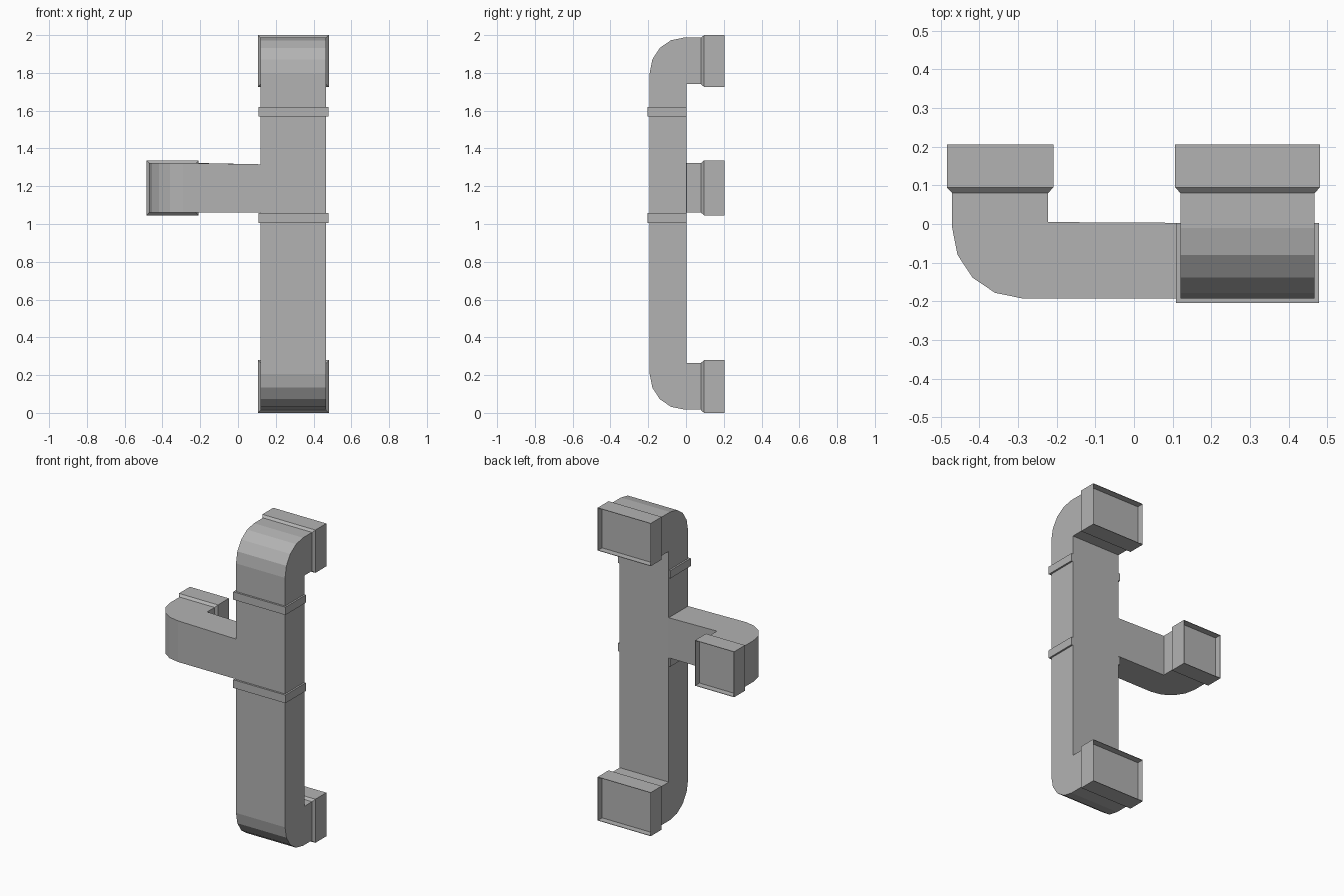
import bpy, bmesh
from math import sin, cos, pi
from mathutils import Vector

if "Cube" in bpy.data.objects:
    bpy.data.objects.remove(bpy.data.objects["Cube"], do_unlink=True)

grey = bpy.data.materials.new("duct grey")
grey.use_nodes = True
COLOUR = (0.45, 0.45, 0.45, 1)
grey.diffuse_color = COLOUR
grey.node_tree.nodes["Principled BSDF"].inputs["Base Color"].default_value = COLOUR

BACK, FRONT = 0.003, -0.192   # depth of the ducts
NECK, FLARE, MOUTH = 0.08, 0.095, 0.205   # depth stations of the sockets


def finish(name, bm):
    bmesh.ops.recalc_face_normals(bm, faces=bm.faces[:])
    mesh = bpy.data.meshes.new(name)
    bm.to_mesh(mesh)
    bm.free()
    mesh.materials.append(grey)
    obj = bpy.data.objects.new(name, mesh)
    bpy.context.collection.objects.link(obj)
    return obj


def prism(name, outline, offset):
    """Extrude a closed outline of 3D points along offset."""
    bm = bmesh.new()
    face = bm.faces.new([bm.verts.new(p) for p in outline])
    new = bmesh.ops.extrude_face_region(bm, geom=[face], use_keep_orig=True)["geom"]
    bmesh.ops.translate(bm, vec=Vector(offset),
                        verts=[v for v in new if isinstance(v, bmesh.types.BMVert)])
    return finish(name, bm)


def elbow(centre, ru, rv, steps=4):
    """Quarter bend from the -u side to the +v or -v side of its centre."""
    return [(centre[0] - ru * cos(i * pi / 2 / steps),
             centre[1] + rv * sin(i * pi / 2 / steps)) for i in range(steps + 1)]


def socket(name, x0, x1, z0, z1):
    """Flared collar with a shallow open mouth, fitted around a neck."""
    grow = 0.014
    rings = [(NECK, 0), (FLARE, grow), (MOUTH, grow),
             (MOUTH, grow - 0.003), (MOUTH - 0.04, grow - 0.003)]
    bm = bmesh.new()
    loops = [[bm.verts.new(p) for p in ((x0 - g, y, z0 - g), (x1 + g, y, z0 - g),
                                        (x1 + g, y, z1 + g), (x0 - g, y, z1 + g))]
             for y, g in rings]
    for a, b in zip(loops, loops[1:]):
        for i in range(4):
            j = (i + 1) % 4
            bm.faces.new((a[i], a[j], b[j], b[i]))
    bm.faces.new(loops[-1])
    bm.faces.new(loops[0])
    return finish(name, bm)


# Main upright duct with a rounded bend at each end
X0, X1 = 0.12, 0.467
lower = elbow((-0.01, 0.205), 0.182, -0.187)
upper = elbow((-0.01, 1.8), 0.182, 0.187)
side = ([(NECK, 0.018)] + lower[::-1] + upper + [(NECK, 1.987)]
        + [(NECK, 1.74), (BACK, 1.74), (BACK, 0.265), (NECK, 0.265)])
prism("main_duct", [(X0, y, z) for y, z in side], (X1 - X0, 0, 0))

# Side branch, bent towards the back
B0, B1, BZ0, BZ1 = -0.47, -0.222, 1.06, 1.323
plan = ([(B0, NECK)] + elbow((-0.29, -0.01), 0.18, -0.182)
        + [(X0, FRONT), (X0, BACK), (B1, BACK + 0.002), (B1, NECK)])
branch = prism("side_branch", [(x, y, BZ0) for x, y in plan], (0, 0, BZ1 - BZ0))
for v in branch.data.vertices:
    if v.co.x > 0 and v.co.z > BZ0 + 0.1:
        v.co.z -= 0.007

# Wall sockets
socket("top_socket", X0, X1, 1.74, 1.986)
socket("bottom_socket", X0, X1, 0.014, 0.265)
socket("branch_socket", B0, B1, BZ0, BZ1)

# Joint bands around the front and sides, flush with the back
for name, z0, z1 in (("lower_band", 1.006, 1.058), ("upper_band", 1.57, 1.62)):
    rect = [(X0 - 0.011, FRONT - 0.012), (X1 + 0.011, FRONT - 0.012),
            (X1 + 0.011, BACK - 0.001), (X0 - 0.011, BACK - 0.001)]
    prism(name, [(x, y, z0) for x, y in rect], (0, 0, z1 - z0))
